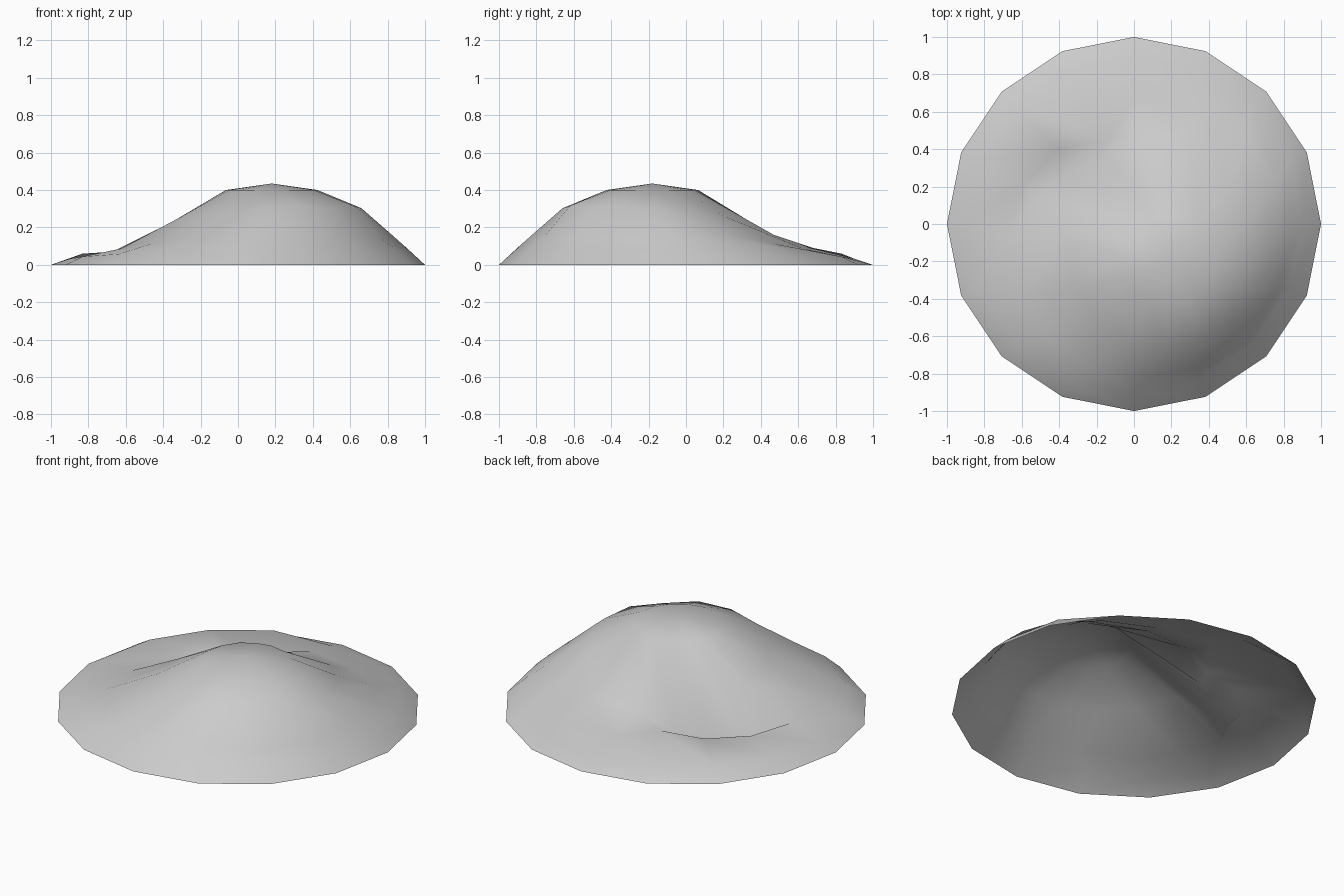
import bpy, bmesh
from math import cos, sin, pi, hypot

cube = bpy.data.objects.get("Cube")
if cube:
    bpy.data.objects.remove(cube, do_unlink=True)

SIDES = 16
PEAK = (0.18, -0.18)
HEIGHT = 0.435

# Slope profile: distance from the peak, height
SLOPE = [(0, HEIGHT), (0.245, 0.40), (0.5, 0.265), (0.58, 0.215),
         (0.69, 0.15), (0.86, 0.07), (1.3, 0)]

# Rings of the mound: radius, sideways shift towards the peak
RINGS = [(0.245, 0.18), (0.5, 0.16), (0.75, 0.07), (0.9, 0.0), (1.0, 0.0)]

# Folded hollow at the back and the spurs beside it: (ring, side) -> point
FOLD = {
    (1, 3): (0.29, 0.47, 0.16), (1, 4): (-0.01, 0.46, 0.16), (1, 8): (-0.36, -0.06, 0.225),
    (1, 5): (-0.17, 0.37, 0.04), (1, 6): (-0.35, 0.27, 0.015), (1, 7): (-0.53, 0.16, 0.01),
    (2, 4): (0.01, 0.68, 0.09), (2, 8): (-0.67, -0.06, 0.07),
    (2, 5): (-0.14, 0.45, 0.075), (2, 6): (-0.40, 0.40, 0.075), (2, 7): (-0.59, 0.22, 0.075),
}


def height(x, y):
    """Height of the slope, fuller on the steep side and cut down at the rim."""
    dx, dy = x - PEAK[0], y - PEAK[1]
    d, r = hypot(dx, dy), hypot(x, y)
    z = 0
    for (d0, z0), (d1, z1) in zip(SLOPE, SLOPE[1:]):
        if d0 <= d <= d1:
            z = z0 + (z1 - z0) * (d - d0) / (d1 - d0)
    if d > 0.3:
        z += 0.06 * max(0, dx - dy)
    steepness = 1.1 if r < 0.8 else 0.92
    return max(0, min(z, steepness * (1 - r)))


def ring_point(ring, side):
    if (ring, side) in FOLD:
        return FOLD[ring, side]
    radius, shift = RINGS[ring]
    a = 2 * pi * side / SIDES
    x, y = radius * cos(a) + shift, radius * sin(a) - shift
    z = height(x, y)
    if ring == 3 and 5 <= side <= 7:      # raised shelf outside the hollow
        z = 0.06
    return x, y, z


# Mound surface, open underneath
bm = bmesh.new()
top = bm.verts.new((*PEAK, HEIGHT))
rings = [[bm.verts.new(ring_point(r, s)) for s in range(SIDES)] for r in range(len(RINGS))]
for s in range(SIDES):
    n = (s + 1) % SIDES
    bm.faces.new((top, rings[0][s], rings[0][n]))
    for inner, outer in zip(rings, rings[1:]):
        bm.faces.new((inner[s], outer[s], outer[n], inner[n]))
for f in bm.faces:
    f.smooth = True
mesh = bpy.data.meshes.new("mound")
bm.to_mesh(mesh)
bm.free()
mound = bpy.data.objects.new("mound", mesh)
bpy.context.collection.objects.link(mound)

# Plain grey
grey = bpy.data.materials.new("light_grey")
grey.use_nodes = True
grey.diffuse_color = (0.6, 0.6, 0.6, 1)
grey.node_tree.nodes["Principled BSDF"].inputs["Base Color"].default_value = (0.6, 0.6, 0.6, 1)
mesh.materials.append(grey)
